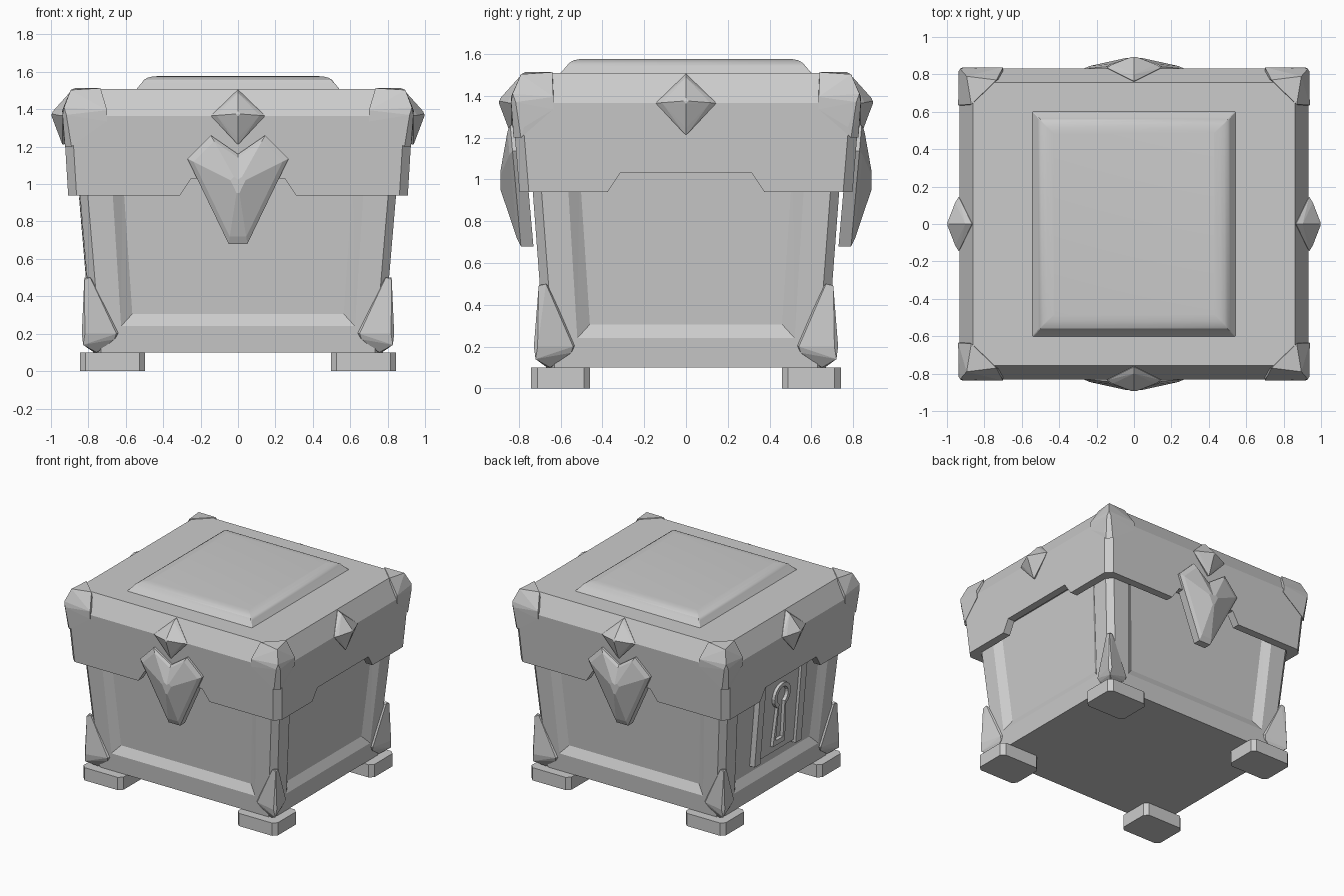
import bpy, bmesh
from math import cos, sin, radians

if "Cube" in bpy.data.objects:
    bpy.data.objects.remove(bpy.data.objects["Cube"])


def finish(name, bm):
    bmesh.ops.recalc_face_normals(bm, faces=bm.faces)
    me = bpy.data.meshes.new(name)
    bm.to_mesh(me)
    bm.free()
    ob = bpy.data.objects.new(name, me)
    bpy.context.collection.objects.link(ob)
    return ob


def loft(name, loops, caps=True):
    bm = bmesh.new()
    rows = [[bm.verts.new(p) for p in lp] for lp in loops]
    for a, b in zip(rows, rows[1:]):
        for i in range(len(a)):
            j = (i + 1) % len(a)
            bm.faces.new((a[i], a[j], b[j], b[i]))
    if caps:
        bm.faces.new(rows[0])
        bm.faces.new(rows[-1])
    return finish(name, bm)


def hull(name, pts):
    bm = bmesh.new()
    for p in pts:
        bm.verts.new(p)
    res = bmesh.ops.convex_hull(bm, input=bm.verts)
    junk = {v for v in res["geom_interior"] if isinstance(v, bmesh.types.BMVert)}
    bmesh.ops.delete(bm, geom=list(junk), context='VERTS')
    bmesh.ops.dissolve_limit(bm, angle_limit=radians(1), verts=bm.verts, edges=bm.edges)
    return finish(name, bm)


def rect(hx, hy, z, c, cx=0, cy=0):
    """Rectangle loop with chamfered corners."""
    q = [(hx, hy - c), (hx - c, hy), (c - hx, hy), (-hx, hy - c),
         (-hx, c - hy), (c - hx, -hy), (hx - c, -hy), (hx, c - hy)]
    return [(x + cx, y + cy, z) for x, y in q]


def cut(ob, cutter):
    cutter.hide_render = True
    m = ob.modifiers.new("cut", 'BOOLEAN')
    m.operation, m.object, m.solver = 'DIFFERENCE', cutter, 'EXACT'
    bpy.context.view_layer.objects.active = ob
    bpy.ops.object.modifier_apply(modifier=m.name)
    bpy.data.objects.remove(cutter)


def side(axis, s, u, out, z):
    """Point on a side: u runs along the face, out is the distance from the centre."""
    return (u, s * out, z) if axis == 'y' else (s * out, u, z)


SIDES = [('y', -1), ('y', 1), ('x', 1), ('x', -1)]
CORNERS = [(sx, sy) for sx in (-1, 1) for sy in (-1, 1)]


def half(axis, z):
    """Half size of the tapered body at a height."""
    return .774 + .0845 * (z - .1) if axis == 'x' else .67 + .075 * (z - .1)


# Body with sloped recessed panels
body = loft("body", [rect(half('x', z), half('y', z), z, .042) for z in (.1, 1.09)])
for axis, s in SIDES:
    w0, w1 = (.625, .677) if axis == 'y' else (.52, .57)
    pts = []
    for out, inset, zb in ((.04, -.055, .18), (0, 0, .24), (-.04, .06, .306)):
        for z, w in ((zb, w0), (1.06, w1)):
            for m in (-1, 1):
                pts.append(side(axis, s, m * (w - inset), half(axis, z) + out, z))
    cut(body, hull("panel_cutter", pts))

# Lid: hollow underneath, flared walls, bevelled top
hx, hy = half('x', .94) + .003, half('y', .94) + .003
lid = loft("lid", [rect(hx + .013, hy + .012, 1.1, .042), rect(hx, hy, .94, .042),
                   rect(.908, .797, .94, .045), rect(.934, .832, 1.365, .045),
                   rect(.86, .757, 1.508, .03)])
for axis, w0, w1 in (('y', .31, .25), ('x', .375, .315)):
    pts = [side(axis, s, m * w, 1.2, z) for s in (-1, 1) for m in (-1, 1)
           for w, z in ((w0 + .053, .86), (w0, .94), (w1, 1.03))]
    cut(lid, hull("notch_cutter", pts))

# Raised soft panel on the lid
top = loft("lid_top_panel", [rect(x, y, z, .004) for x, y, z in
           ((.545, .605, 1.505), (.514, .571, 1.542), (.503, .56, 1.557),
            (.485, .54, 1.568), (.462, .518, 1.574), (.43, .487, 1.577))])
bpy.ops.object.select_all(action='DESELECT')
top.select_set(True)
bpy.context.view_layer.objects.active = top
bpy.ops.object.shade_smooth_by_angle(angle=radians(24))

for sx, sy in CORNERS:
    # Feet
    loft("foot", [rect(.174, .141, z, .03, sx * .671, sy * .6) for z in (0, .1)])
    # Long gem at each lower corner
    gem = [(.79, .70, .5), (.82, .67, .5), (.822, .705, .49), (.812, .698, .5), (.75, .62, .45),
           (.835, .71, .2), (.818, .728, .2), (.828, .72, .14),
           (.63, .665, .21), (.65, .69, .2), (.66, .68, .17),
           (.765, .523, .21), (.795, .54, .2), (.785, .55, .17),
           (.755, .665, .1), (.77, .65, .1), (.70, .60, .12)]
    hull("lower_corner_gem", [(sx * x, sy * y, z) for x, y, z in gem])
    # Faceted cap at each lid corner
    cap = [(.938, .815, 1.37), (.918, .837, 1.37), (.93, .83, 1.41),
           (.895, .79, 1.503), (.735, .77, 1.513), (.87, .64, 1.513), (.80, .70, 1.5),
           (.70, .838, 1.395), (.70, .836, 1.335), (.70, .78, 1.38),
           (.94, .635, 1.395), (.938, .635, 1.335), (.88, .63, 1.38),
           (.88, .829, 1.25), (.931, .775, 1.25), (.925, .79, 1.2), (.89, .825, 1.2)]
    hull("lid_corner_cap", [(sx * x, sy * y, z) for x, y, z in cap])

# Diamond studs folded over the lid bevel
for axis, s in SIDES:
    e = .934 if axis == 'x' else .832
    pts = [(0, e - .068, 1.505), (0, e + .004, 1.21), (-.145, e + .003, 1.365),
           (.145, e + .003, 1.365), (0, e - .02, 1.22), (0, e - .1, 1.47),
           (-.115, e + .022, 1.367), (.115, e + .022, 1.367),
           (0, e + .018, 1.245), (0, e - .032, 1.487),
           (-.012, e + .062, 1.375), (.012, e + .062, 1.375),
           (0, e + .062, 1.362), (0, e + .055, 1.39)]
    hull("diamond_stud", [side(axis, s, *p) for p in pts])

# Pointed crest on front and back
outline = [(0, 1.16), (.145, 1.26), (.27, 1.135), (.05, .68),
           (-.05, .68), (-.27, 1.135), (-.145, 1.26)]
for s in (-1, 1):
    loops = []
    for k, out in ((1, -.06), (1, 0), (.88, .016), (.15, None)):
        lp = []
        for u, z in outline:
            z = 1 + (z - 1) * k
            y = .888 if out is None else .79 + .088 * (z - .68) + out
            lp.append((u * k, s * y, z))
        loops.append(lp)
    loft("crest", loops)


# Lock plate with side bars and keyhole rim on the left side
def plate(name, y0, y1, z0, z1, off):
    hull(name, [(-half('x', z) - o, y, z) for z in (z0, z1)
                for y in (y0, y1) for o in (-.05, off)])


plate("lock_plate", -.25, .25, .38, 1.05, -.018)
for m in (-1, 1):
    plate("lock_bar", m * .22, m * .29, .36, 1.05, .004)


def keyhole(r, w, bottom, off):
    pts = [(r * cos(radians(a)), .83 + r * sin(radians(a))) for a in range(-60, 241, 20)]
    pts += [(-w, bottom), (w, bottom)]
    return [(-half('x', z) - off, y, z) for y, z in pts]


loft("keyhole_rim", [keyhole(.1, .075, .44, -.03), keyhole(.1, .075, .44, .006),
                     keyhole(.068, .045, .48, .006), keyhole(.06, .04, .485, -.03)], caps=False)
